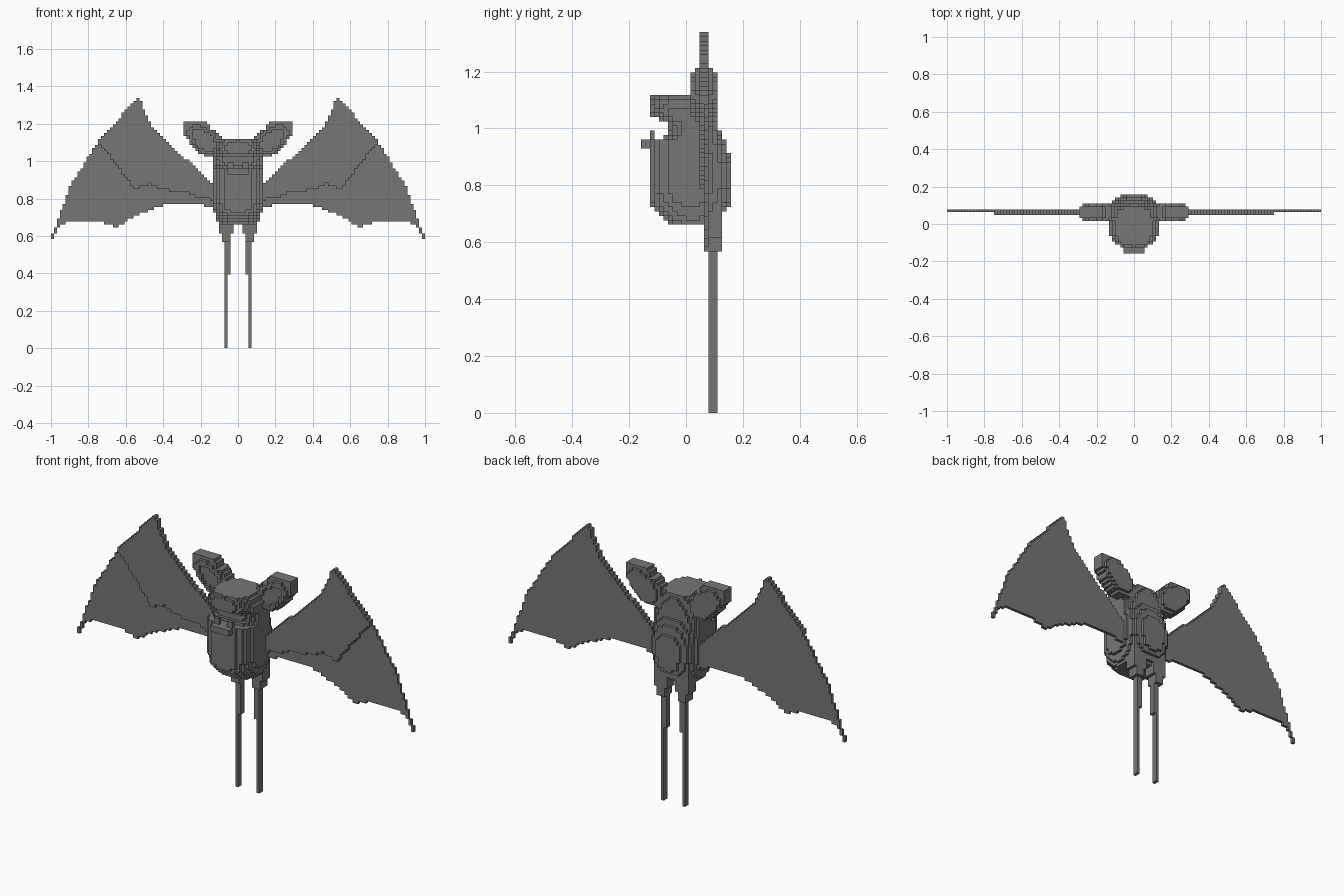
import bpy
import bmesh
from math import floor
from mathutils import Vector, Matrix

V = 2 / 127  # block size

cube = bpy.data.objects.get("Cube")
if cube:
    bpy.data.objects.remove(cube, do_unlink=True)

grey = bpy.data.materials.new("charcoal grey")
grey.use_nodes = True
COLOUR = (0.18, 0.18, 0.18, 1)
grey.diffuse_color = COLOUR
grey.node_tree.nodes["Principled BSDF"].inputs["Base Color"].default_value = COLOUR


def block_object(name, inside, low, high, side=1):
    """Fill the region where inside(x, y, z) holds with blocks, keeping only the outer faces."""
    a = [floor(c / V) for c in low]
    b = [floor(c / V) + 1 for c in high]
    cells = {(i * side, j, k)
             for i in range(a[0], b[0] + 1)
             for j in range(a[1], b[1] + 1)
             for k in range(a[2], b[2] + 1)
             if inside(i * V, (j + 0.5) * V, (k + 0.5) * V)}
    bm = bmesh.new()
    corners = {}

    def corner(p):
        if p not in corners:
            corners[p] = bm.verts.new(((p[0] - 0.5) * V, p[1] * V, p[2] * V))
        return corners[p]

    for cell in cells:
        for axis in range(3):
            for step in (0, 1):
                near = list(cell)
                near[axis] += 2 * step - 1
                if tuple(near) in cells:
                    continue
                u, w = (axis + 1) % 3, (axis + 2) % 3
                ring = []
                for du, dw in ((0, 0), (1, 0), (1, 1), (0, 1)):
                    p = list(cell)
                    p[axis] += step
                    p[u] += du
                    p[w] += dw
                    ring.append(corner(tuple(p)))
                bm.faces.new(ring if step else ring[::-1])
    mesh = bpy.data.meshes.new(name)
    bm.to_mesh(mesh)
    bm.free()
    mesh.materials.append(grey)
    obj = bpy.data.objects.new(name, mesh)
    bpy.context.collection.objects.link(obj)
    return obj


def in_outline(x, z, outline):
    """Even-odd test of a point against a closed outline."""
    hit = False
    for (x1, z1), (x2, z2) in zip(outline, outline[1:] + outline[:1]):
        if (z1 > z) != (z2 > z) and x < x1 + (z - z1) * (x2 - x1) / (z2 - z1):
            hit = not hit
    return hit


# Body and head: rounded cross-sections (height, front, back, half width)
SECTIONS = [
    (0.655, -0.05, 0.10, 0.09), (0.69, -0.085, 0.125, 0.115),
    (0.74, -0.128, 0.155, 0.13), (0.80, -0.13, 0.16, 0.14),
    (0.87, -0.13, 0.16, 0.14), (0.93, -0.13, 0.145, 0.14),
    (0.965, -0.128, 0.13, 0.14), (0.97, -0.064, 0.128, 0.14),
    (1.015, -0.066, 0.113, 0.135), (1.035, -0.11, 0.11, 0.135),
    (1.055, -0.13, 0.11, 0.135), (1.09, -0.13, 0.105, 0.12),
    (1.125, -0.11, 0.095, 0.09),
]


def in_body(x, y, z):
    for s, t in zip(SECTIONS, SECTIONS[1:]):
        if s[0] <= z < t[0]:
            f = (z - s[0]) / (t[0] - s[0])
            front, back, half = (p + (q - p) * f for p, q in zip(s[1:], t[1:]))
            mid, depth = (front + back) / 2, (back - front) / 2
            return abs(x / half) ** 2.5 + abs((y - mid) / depth) ** 2.5 < 1
    return False


block_object("body_and_head", in_body, (-0.16, -0.17, 0.64), (0.16, 0.17, 1.14))


# Lower lip with a small upright tooth row
def in_lip(x, y, z):
    lip = abs(x) < 0.055 and -0.16 < y < -0.1 and 0.93 < z < 0.962
    teeth = 0.03 < abs(x) < 0.055 and -0.128 < y < -0.108 and 0.95 < z < 0.995
    return lip or teeth


block_object("lower_lip", in_lip, (-0.08, -0.17, 0.9), (0.08, -0.08, 1.0))

# Ear, wing and leg shapes for one side
EAR = [(0.285, 1.214), (0.175, 1.214), (0.15, 1.18), (0.085, 1.125),
       (0.09, 1.02), (0.185, 1.03), (0.24, 1.075), (0.285, 1.135)]
WING = [(0.10, 0.86), (0.14, 0.88), (0.23, 0.965), (0.31, 1.04), (0.40, 1.13),
        (0.47, 1.20), (0.51, 1.28), (0.525, 1.335), (0.54, 1.335), (0.75, 1.10),
        (0.89, 0.88), (1.004, 0.58), (0.985, 0.58), (0.97, 0.64), (0.90, 0.68),
        (0.72, 0.67), (0.65, 0.645), (0.58, 0.69), (0.47, 0.74), (0.38, 0.77),
        (0.20, 0.77), (0.10, 0.74)]
# Lower border of the raised front layer, from wrist to shoulder
FOLD = [(0.75, 1.10), (0.64, 0.97), (0.55, 0.85), (0.47, 0.88),
        (0.40, 0.845), (0.26, 0.83), (0.20, 0.80), (0.10, 0.79)]
ARM = WING[:10] + FOLD[1:]
EAR_TILT = Matrix.Rotation(0.72, 3, "Y")


def in_ear(x, y, z):
    p = EAR_TILT @ Vector((x - 0.185, y - 0.063, z - 1.115))
    bulge = (p.x / 0.16) ** 2 + (p.y / 0.05) ** 2 + (p.z / 0.1) ** 2 < 1
    hollow = (p.x / 0.08) ** 2 + ((p.y + 0.05) / 0.025) ** 2 + (p.z / 0.045) ** 2 < 1
    core = 0.047 < y < 0.079
    return in_outline(x, z, EAR) and (core or bulge) and not hollow


def in_wing(x, y, z):
    return in_outline(x, z, WING if y > 4 * V else ARM)


def in_leg(x, y, z):
    i, j = round(x / V), floor(y / V)
    if z < 0.40:
        return i == 4 and j in (5, 6)
    if z < 0.56:
        return i in (3, 4) and j in (5, 6)
    if z < 0.61:
        return 3 <= i <= 5 and 4 <= j <= 7
    return 2 <= i <= 6 and 4 <= j <= 7


for label, side in (("left", 1), ("right", -1)):
    block_object(label + "_ear", in_ear, (0.07, 0.0, 1.0), (0.3, 0.12, 1.24), side)
    block_object(label + "_wing", in_wing, (0.09, 3.5 * V, 0.56), (1.01, 3.6 * V, 1.35), side)
    block_object(label + "_leg", in_leg, (0.02, 0.05, 0.001), (0.12, 0.13, 0.71), side)
